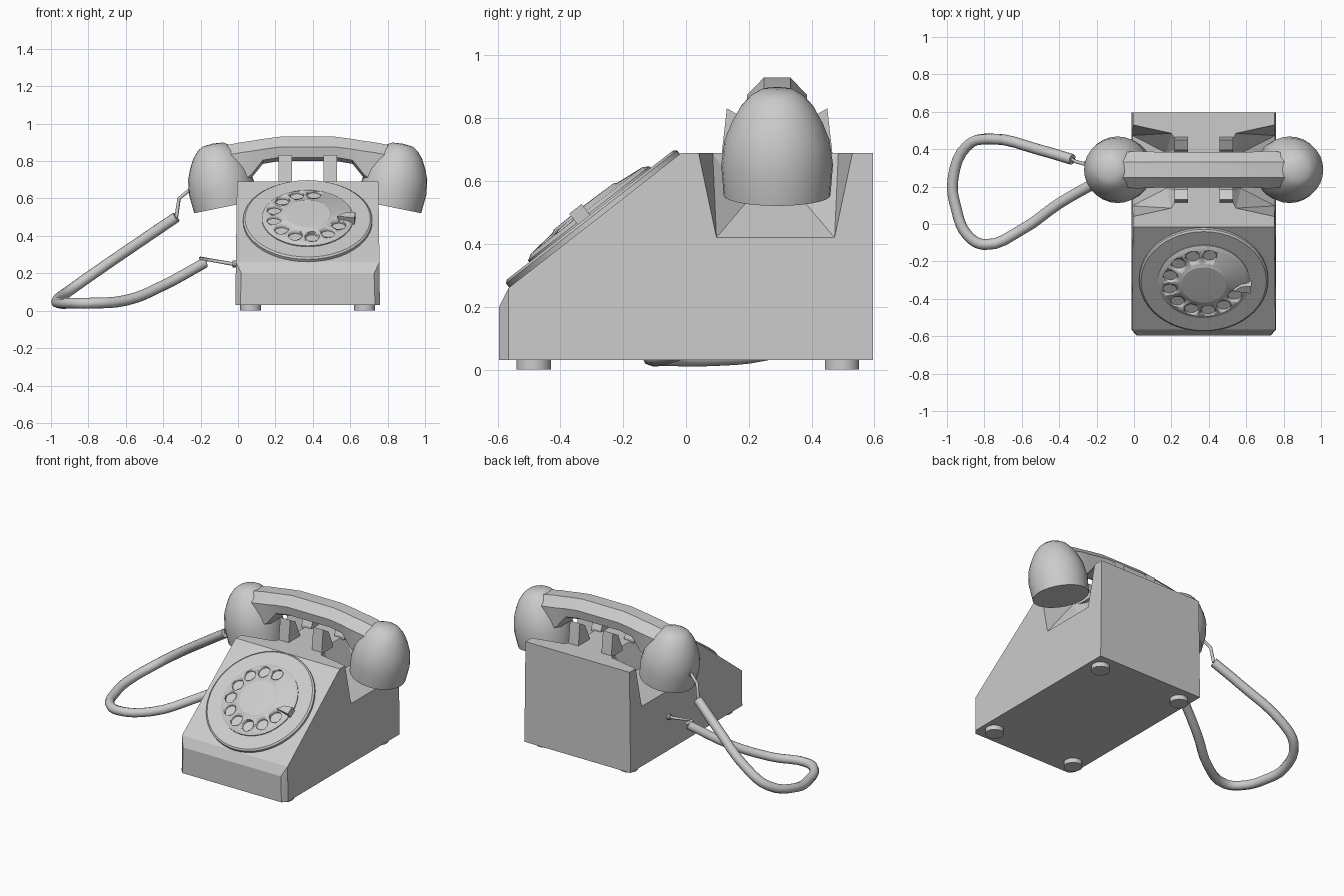
import bpy, bmesh
from math import radians, cos, sin, pi
from mathutils import Matrix, Vector

if "Cube" in bpy.data.objects:
    bpy.data.objects.remove(bpy.data.objects["Cube"])

CX, CY = 0.3725, 0.29          # telephone centre in x, handset axis in y


def finish(name, bm, smooth=None):
    bmesh.ops.recalc_face_normals(bm, faces=bm.faces)
    me = bpy.data.meshes.new(name)
    bm.to_mesh(me)
    bm.free()
    ob = bpy.data.objects.new(name, me)
    bpy.context.collection.objects.link(ob)
    if smooth:
        bpy.ops.object.select_all(action='DESELECT')
        ob.select_set(True)
        bpy.context.view_layer.objects.active = ob
        bpy.ops.object.shade_smooth_by_angle(angle=radians(smooth))
    return ob


def hull(name, pts):
    bm = bmesh.new()
    for p in pts:
        bm.verts.new(p)
    bmesh.ops.convex_hull(bm, input=bm.verts[:])
    bmesh.ops.dissolve_limit(bm, angle_limit=radians(1), verts=bm.verts[:], edges=bm.edges[:])
    return finish(name, bm)


def lathe(name, profile, segs, mats, smooth=30):
    """Revolve an (r, z) profile, one copy per matrix."""
    bm = bmesh.new()
    for m in mats:
        vs = [bm.verts.new((r, 0, z)) for r, z in profile]
        es = [bm.edges.new(p) for p in zip(vs, vs[1:])]
        out = bmesh.ops.spin(bm, geom=vs + es, cent=(0, 0, 0), axis=(0, 0, 1),
                             angle=2 * pi, steps=segs, use_duplicate=False)
        new = [v for v in bm.verts if not v.tag]
        bmesh.ops.transform(bm, matrix=m, verts=new)
        for v in new:
            v.tag = True
    bmesh.ops.remove_doubles(bm, verts=bm.verts[:], dist=0.0005)
    return finish(name, bm, smooth)


def cut(ob, cutter):
    mod = ob.modifiers.new("cut", 'BOOLEAN')
    mod.operation, mod.solver, mod.object = 'DIFFERENCE', 'EXACT', cutter
    cutter.hide_render = True
    cutter.display_type = 'WIRE'
    bpy.ops.object.select_all(action='DESELECT')
    ob.select_set(True)
    bpy.context.view_layer.objects.active = ob
    bpy.ops.object.modifier_apply(modifier=mod.name)
    bpy.data.objects.remove(cutter)


def tube(name, pts, r, smooth_path=True):
    cu = bpy.data.curves.new(name, 'CURVE')
    cu.dimensions = '3D'
    cu.bevel_depth, cu.bevel_resolution, cu.use_fill_caps = r, 2, True
    cu.resolution_u = 4
    sp = cu.splines.new('BEZIER')
    sp.bezier_points.add(len(pts) - 1)
    for bp, p in zip(sp.bezier_points, pts):
        bp.co = p
        bp.handle_left_type = bp.handle_right_type = 'AUTO' if smooth_path else 'VECTOR'
    ob = bpy.data.objects.new(name, cu)
    bpy.context.collection.objects.link(ob)


# Wedge-shaped body with chamfered front corners
half = [(.386, -.565, .03), (.384, -.565, .26), (.36, -.595, .03), (.355, -.595, .2),
        (.378, -.015, .69), (.378, .595, .69), (.386, .595, .03)]
body = hull("body", [(CX + s * x, y, z) for s in (-1, 1) for x, y, z in half])

# Side recesses below the handset ends
# (offset from centre, half width in y, height)
notch = [(.382, .188, .42), (.2, .095, .53), (.378, .245, .69), (.172, .2, .69), (.13, .12, .69)]
for s in (-1, 1):
    pts = []
    for x, w, z in notch:
        for t in (-1, 1):
            pts.append((CX + s * x, CY - .005 + t * w, z))
            if z > .6:
                pts.append((CX + s * x, CY - .005 + t * w, .75))
            if x > .3:
                pts.append((CX + s * .43, CY - .005 + t * w, z))
    cut(body, hull("recess_cutter", pts))

# Feet
lathe("feet", [(0, 0), (.056, 0), (.056, .04), (0, .04)], 14,
      [Matrix.Translation((CX + s * .305, y, 0)) for s in (-1, 1) for y in (-.485, .497)])

# Dial: base plate, domed finger wheel with ten holes, finger stop
D = Matrix.Translation((CX, -.292, .475)) @ Matrix.Rotation(radians(37.8), 4, 'X')
lathe("dial_plate", [(0, -.01), (.345, -.01), (.345, .014), (.335, .022), (0, .022)], 48, [D])
wheel = lathe("finger_wheel", [(0, .012), (.245, .012), (.245, .028), (.225, .04),
                               (.13, .05), (.12, .056), (0, .058)], 48, [D])
holes = [D @ Matrix.Translation((.185 * cos(a), .185 * sin(a), .025))
         for a in (radians(80 + 28.2 * i) for i in range(10))]
cut(wheel, lathe("hole_cutter", [(0, 0), (.038, 0), (.038, .08), (0, .08)], 16, holes))
stop = [(.16, -.035), (.25, -.05), (.255, .0), (.2, -.005)]
hull("finger_stop", [D @ Vector((x, y, z)) for x, y in stop for z in (.02, .066)])

# Cradle prongs: two V-shaped brackets
v_half = [(.177, .68), (.16, .832), (.105, .8), (.06, .7), (.06, .68)]
for s in (-1, 1):
    for t, end in ((-1, "front"), (1, "back")):
        hull("cradle_prong_" + end, [(CX + s * .12 + d, CY + t * y, z)
                                     for y, z in v_half for d in (-.036, .036)])

# Handset ear and mouth cups, tilted outwards
lathe("handset_cups", [(0, 0), (.17, 0), (.178, .1), (.167, .18), (.145, .235), (.118, .285),
                       (.085, .322), (.055, .34), (0, .345)], 28,
      [Matrix.Translation((CX + s * .44, CY, .555)) @ Matrix.Rotation(radians(s * 11.5), 4, 'Y')
       for s in (-1, 1)])

# Handle: faceted loft along x (offset, top, bottom, half width)
right = [(.15, .93, .80, .095), (.24, .918, .785, .095), (.30, .908, .71, .098),
         (.36, .9, .66, .1), (.46, .88, .64, .09)]
sections = [(-x, *r) for x, *r in reversed(right)] + right
bm = bmesh.new()
rings = []
for x, top, bot, w in sections:
    mid, low = top - .055, bot + .02
    ring = [(-.042, top), (.042, top), (w, mid), (w * .9, low), (.05, bot),
            (-.05, bot), (-w * .9, low), (-w, mid)]
    rings.append([bm.verts.new((CX + x, CY + y, z)) for y, z in ring])
for a, b in zip(rings, rings[1:]):
    for i in range(8):
        j = (i + 1) % 8
        bm.faces.new((a[i], a[j], b[j], b[i]))
bm.faces.new(rings[0])
bm.faces.new(rings[-1])
finish("handset_handle", bm, 25)

# Cord with thin leads at both ends
tube("cord", [(-.33, .345, .5), (-.5, .395, .385), (-.77, .455, .2), (-.89, .42, .115),
              (-.968, .24, .055), (-.95, .08, .04), (-.89, -.06, .04), (-.8, -.11, .04),
              (-.6, -.03, .055), (-.4, .11, .135), (-.18, .235, .255)], .029)
tube("handset_lead", [(-.33, .345, .5), (-.315, .335, .6), (-.26, .32, .645), (-.2, .31, .65)],
     .01, False)
tube("body_lead", [(-.17, .24, .26), (-.2, .22, .28), (-.03, .2, .25), (.02, .2, .25)], .01, False)

# Lead sockets
for name, loc in (("handset_socket", (-.265, .32, .645)), ("body_socket", (-.03, .2, .25))):
    lathe(name, [(0, 0), (.018, 0), (.018, .05), (0, .05)], 10,
          [Matrix.Translation(loc) @ Matrix.Rotation(radians(90), 4, 'Y')])
